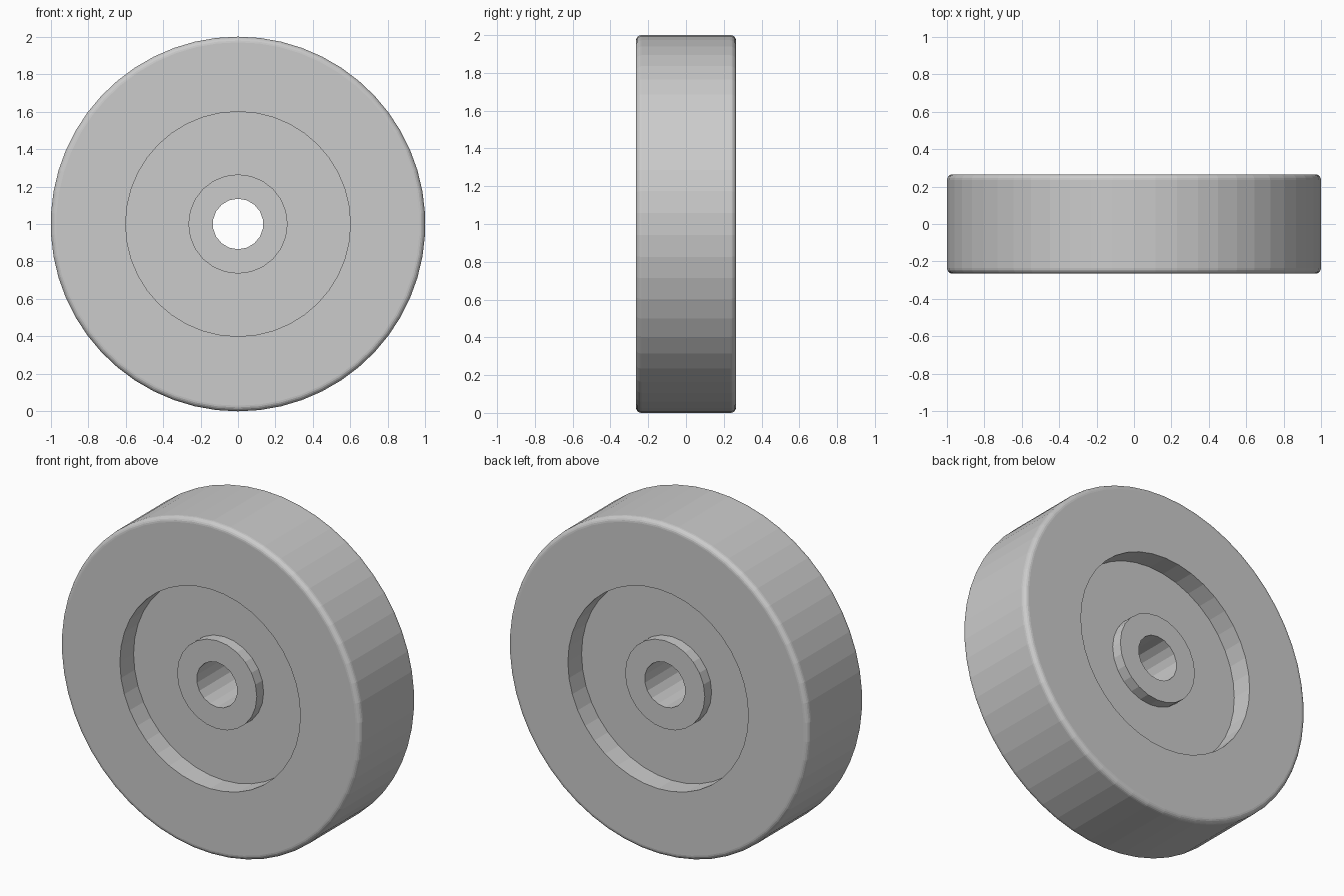
import bpy, bmesh, math

if "Cube" in bpy.data.objects:
    bpy.data.objects.remove(bpy.data.objects["Cube"])

CENTRE_Z = 1.0
HALF_W, ROUND = 0.265, 0.03
FLOOR_Y, HUB_Y = 0.135, 0.20


def lathe(name, profile, sides):
    """Closed solid turned about the y axis from (radius, y) points, back to front."""
    bm = bmesh.new()
    rings = []
    for r, y in profile:
        rings.append([bm.verts.new((r * math.sin(2 * math.pi * i / sides), y,
                                    CENTRE_Z + r * math.cos(2 * math.pi * i / sides)))
                      for i in range(sides)])
    for a, b in zip(rings, rings[1:]):
        for i in range(sides):
            j = (i + 1) % sides
            bm.faces.new((a[i], a[j], b[j], b[i]))
    bm.faces.new(rings[0])
    bm.faces.new(rings[-1])
    bmesh.ops.recalc_face_normals(bm, faces=bm.faces[:])
    mesh = bpy.data.meshes.new(name)
    bm.to_mesh(mesh)
    bm.free()
    ob = bpy.data.objects.new(name, mesh)
    bpy.context.collection.objects.link(ob)
    return ob


def cylinder(name, r, y0, y1, sides):
    return lathe(name, [(r, y0), (r, y1)], sides)


def cut(target, cutter):
    cutter.hide_render = True
    cutter.display_type = 'WIRE'
    mod = target.modifiers.new(cutter.name, 'BOOLEAN')
    mod.operation = 'DIFFERENCE'
    mod.solver = 'EXACT'
    mod.object = cutter


# Wheel body with rounded rim edges
arc = [(1 - ROUND + ROUND * math.cos(a), HALF_W - ROUND + ROUND * math.sin(a))
       for a in (math.radians(18 * k) for k in range(6))]
body = lathe("wheel_body", [(r, -y) for r, y in reversed(arc)] + arc, 54)

# Round recess in each side
for side, s in (("front", -1), ("back", 1)):
    cut(body, cylinder(side + "_recess_cutter", 0.6, s * FLOOR_Y, s * 0.4, 40))

# Raised hub on each side
hubs = [cylinder(side + "_hub", 0.265, s * FLOOR_Y, s * HUB_Y, 24)
        for side, s in (("front", -1), ("back", 1))]

# Axle bore through everything
bore = cylinder("axle_bore_cutter", 0.135, -0.5, 0.5, 18)
for ob in [body] + hubs:
    cut(ob, bore)
